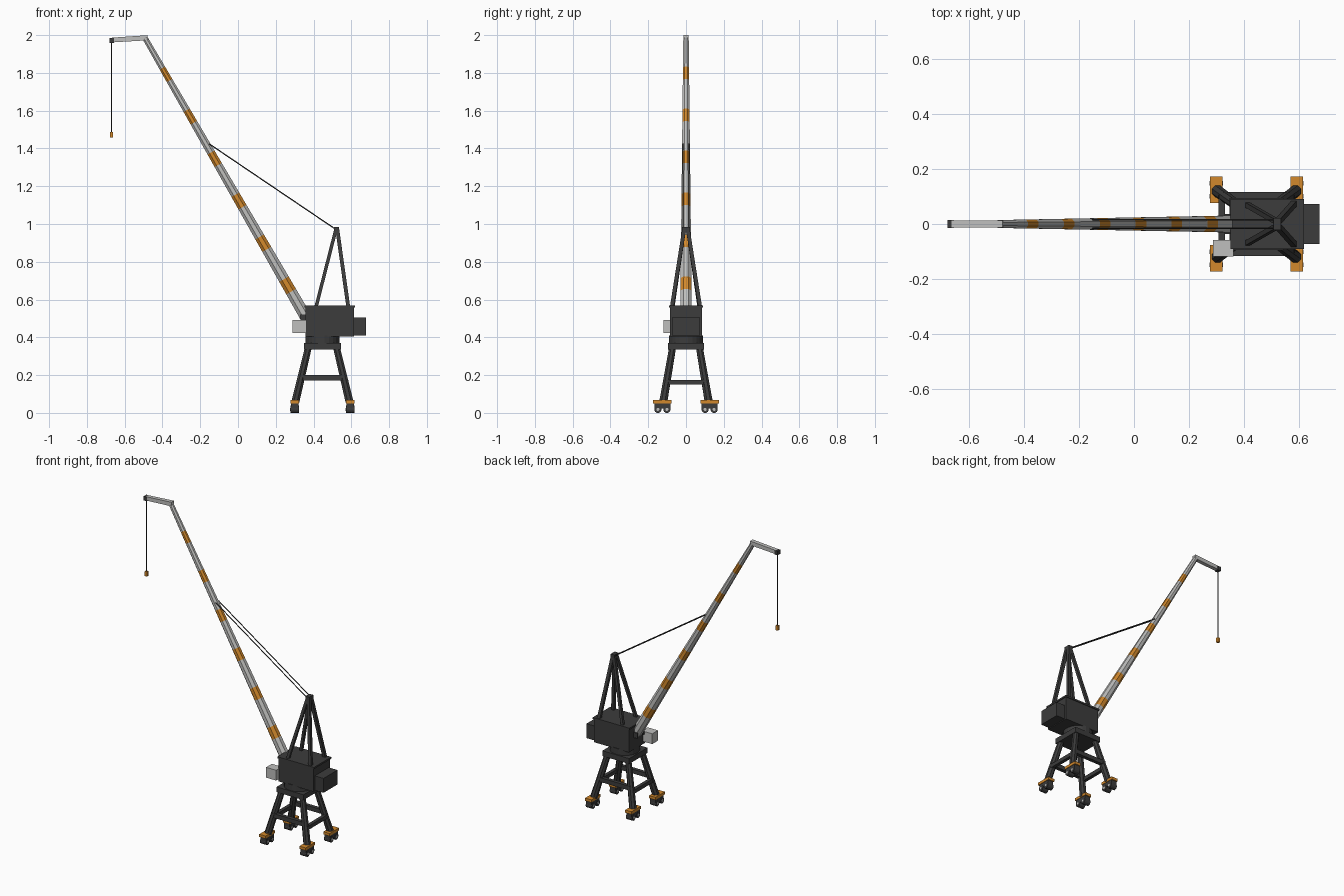
import bpy, bmesh, math
from mathutils import Vector

if "Cube" in bpy.data.objects:
    bpy.data.objects.remove(bpy.data.objects["Cube"])


def mat(name, rgb):
    m = bpy.data.materials.new(name)
    m.diffuse_color = (*rgb, 1)
    m.use_nodes = True
    m.node_tree.nodes["Principled BSDF"].inputs["Base Color"].default_value = m.diffuse_color
    return m


DARK = mat("charcoal", (0.045, 0.045, 0.045))
GREY = mat("light grey", (0.52, 0.52, 0.51))
ORANGE = mat("orange", (0.65, 0.25, 0.025))


def finish(name, bm, *mats):
    bmesh.ops.recalc_face_normals(bm, faces=bm.faces[:])
    me = bpy.data.meshes.new(name)
    bm.to_mesh(me)
    bm.free()
    for m in mats:
        me.materials.append(m)
    ob = bpy.data.objects.new(name, me)
    bpy.context.collection.objects.link(ob)
    return ob


def box(name, x, y, z, m):
    """Box from (min, max) ranges."""
    bm = bmesh.new()
    bmesh.ops.create_cube(bm, size=1)
    for v in bm.verts:
        v.co = [r[0] + (c + 0.5) * (r[1] - r[0]) for r, c in zip((x, y, z), v.co)]
    return finish(name, bm, m)


def loft(name, rings, n, mats, index=lambda i: 0):
    """Straight tube through (point, radius) rings; index picks the material per segment."""
    bm = bmesh.new()
    d = (rings[-1][0] - rings[0][0]).normalized()
    ref = Vector((0, 1, 0)) if abs(d.y) < 0.9 else Vector((1, 0, 0))
    u = (ref - d * ref.dot(d)).normalized()
    w = d.cross(u)
    loops = []
    for p, r in rings:
        r /= math.cos(math.pi / n)
        loops.append([bm.verts.new(p + r * (u * math.cos(t) + w * math.sin(t)))
                      for t in [(k + 0.5) * math.tau / n for k in range(n)]])
    for i, (a, b) in enumerate(zip(loops, loops[1:])):
        for k in range(n):
            f = bm.faces.new((a[k], a[k - 1], b[k - 1], b[k]))
            f.material_index = index(i)
    bm.faces.new(loops[0])
    bm.faces.new(loops[-1])
    return finish(name, bm, *mats)


def beam(name, a, b, r, m, n=4, r2=None):
    return loft(name, [(Vector(a), r), (Vector(b), r2 or r)], n, [m])


# Portal: four legs on wheeled bogies
CX = 0.447
for sx in (-1, 1):
    for sy in (-1, 1):
        fx, fy = CX + sx * 0.147, sy * 0.125
        beam("portal_leg", (CX + sx * 0.143, sy * 0.12, 0.06),
             (CX + sx * 0.076, sy * 0.072, 0.34), 0.021, DARK, 8, 0.018)
        box("foot_plate", (fx - 0.023, fx + 0.023), (fy - 0.049, fy + 0.049), (0.05, 0.068), ORANGE)
        box("bogie", (fx - 0.02, fx + 0.02), (fy - 0.042, fy + 0.042), (0.022, 0.051), DARK)
        for dy in (-0.024, 0.024):
            beam("wheel", (fx - 0.022, fy + dy, 0.019), (fx + 0.022, fy + dy, 0.019), 0.019, DARK, 12)
            beam("wheel_hub", (fx - 0.024, fy + dy, 0.019), (fx + 0.024, fy + dy, 0.019), 0.008, GREY, 8)
    # Cross ties between legs
    box("side_tie", (CX - 0.12, CX + 0.12), (sx * 0.105 - 0.012, sx * 0.105 + 0.012), (0.172, 0.2), DARK)
    x = CX + sx * 0.127
    box("end_tie", (x - 0.011, x + 0.011), (-0.105, 0.105), (0.15, 0.175), DARK)

# Platform and slewing ring
box("portal_platform", (CX - 0.098, CX + 0.098), (-0.095, 0.095), (0.335, 0.37), DARK)
beam("slewing_ring", (CX, 0, 0.365), (CX, 0, 0.41), 0.09, DARK, 24)

# Machinery house
box("machinery_house", (0.357, 0.613), (-0.086, 0.086), (0.405, 0.56), DARK)
box("house_roof", (0.351, 0.619), (-0.091, 0.091), (0.558, 0.569), DARK)
box("counterweight", (0.61, 0.677), (-0.073, 0.073), (0.41, 0.505), DARK)
box("operator_cab", (0.288, 0.362), (-0.118, -0.058), (0.424, 0.492), GREY)
for s in (-1, 1):
    box("boom_hinge_bracket", (0.33, 0.36), (s * 0.033 - 0.004, s * 0.033 + 0.004), (0.485, 0.52), DARK)

# A-frame mast
for s in (-1, 1):
    beam("mast_front_strut", (0.413, s * 0.07, 0.56), (0.518, s * 0.01, 0.97), 0.009, DARK)
    beam("mast_rear_strut", (0.584, s * 0.075, 0.56), (0.526, s * 0.01, 0.97), 0.01, DARK)
box("mast_head", (0.508, 0.536), (-0.021, 0.021), (0.955, 0.984), DARK)

# Tapered boom with orange bands
def boom_point(z):
    return Vector((0.363 - (z - 0.5) * 0.576, 0, z))


zs = [0.5]
for k in range(6):
    c = 0.675 + k * 0.2235
    zs += [c - 0.033, c + 0.033]
zs.append(1.983)
loft("boom", [(boom_point(z), 0.031 - (z - 0.5) * 0.0112) for z in zs], 8,
     [GREY, ORANGE], lambda i: i % 2)

# Jib, sheave, hoist rope and hook block
beam("jib", (-0.478, 0, 1.986), (-0.665, 0, 1.974), 0.0135, GREY, 4, 0.0125)
box("jib_sheave", (-0.68, -0.656), (-0.014, 0.014), (1.958, 1.986), DARK)
beam("hoist_rope", (-0.669, 0, 1.965), (-0.669, 0, 1.485), 0.002, DARK, 6)
box("hook_block", (-0.677, -0.661), (-0.008, 0.008), (1.457, 1.488), ORANGE)

# Stay cables
for s in (-1, 1):
    beam("stay_cable", (0.52, s * 0.015, 0.97), (-0.152, s * 0.015, 1.424), 0.0028, DARK, 6)
